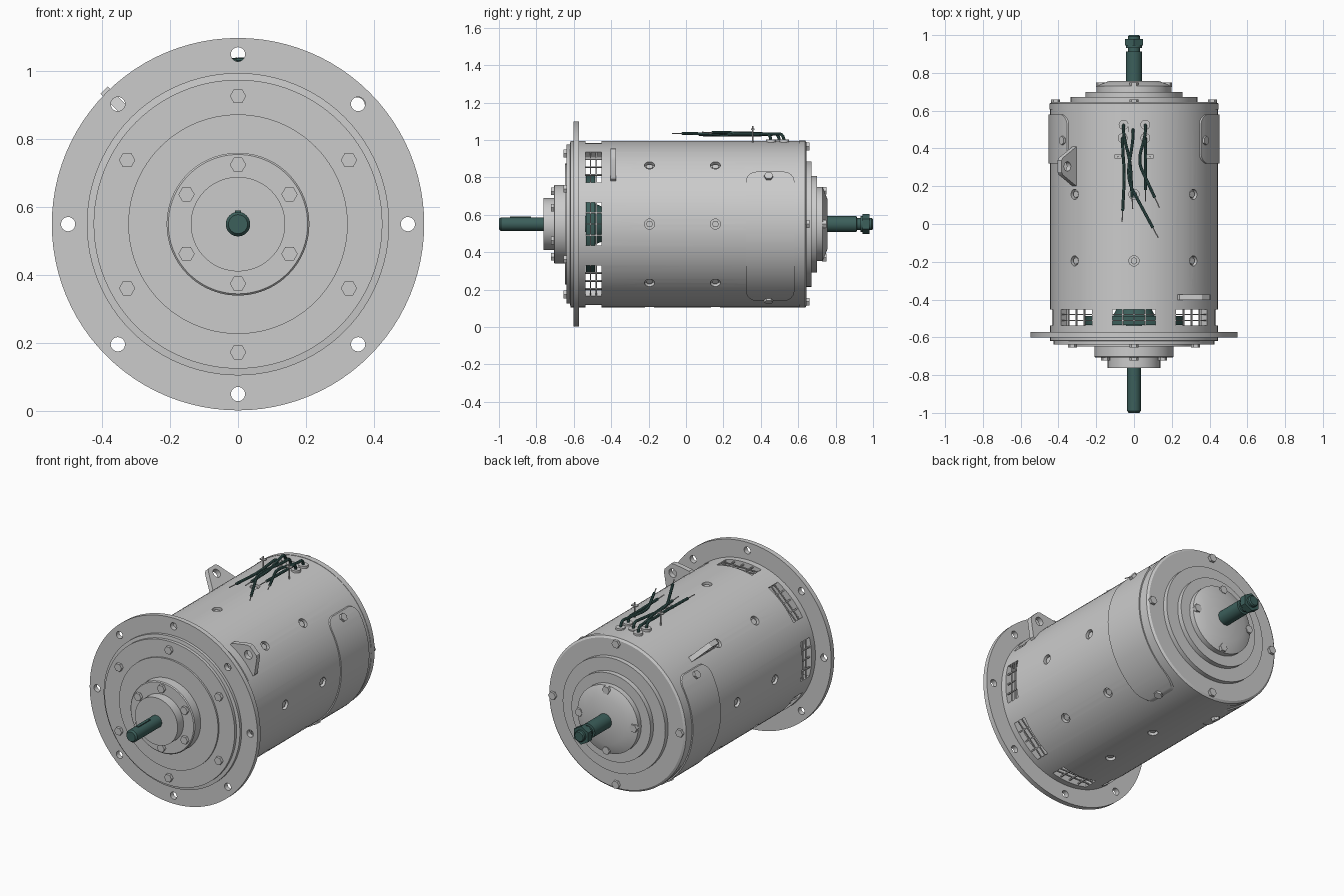
import bpy, bmesh
from math import pi, sin, cos, radians
from mathutils import Matrix, Vector

if "Cube" in bpy.data.objects:
    bpy.data.objects.remove(bpy.data.objects["Cube"])

AXIS_Z = 0.55   # height of the shaft axis
R = 0.445       # housing radius
parts = []


def material(name, color):
    m = bpy.data.materials.new(name)
    m.use_nodes = True
    m.diffuse_color = color
    m.node_tree.nodes["Principled BSDF"].inputs["Base Color"].default_value = color
    return m


grey = material("light grey metal", (0.6, 0.6, 0.6, 1))
green = material("dark green", (0.045, 0.115, 0.105, 1))


def finish(bm, name, mat=grey):
    bmesh.ops.recalc_face_normals(bm, faces=bm.faces)
    me = bpy.data.meshes.new(name)
    bm.to_mesh(me)
    bm.free()
    me.materials.append(mat)
    ob = bpy.data.objects.new(name, me)
    bpy.context.collection.objects.link(ob)
    parts.append(ob)
    return ob


def bake(ob):
    """Replace an object's mesh by its evaluated shape."""
    bpy.context.view_layer.update()
    dg = bpy.context.evaluated_depsgraph_get()
    me = bpy.data.meshes.new_from_object(ob.evaluated_get(dg))
    return me


def boolean(ob, cutter, operation="DIFFERENCE"):
    mod = ob.modifiers.new("cut", "BOOLEAN")
    mod.operation, mod.object, mod.solver = operation, cutter, "EXACT"
    me = bake(ob)
    ob.modifiers.clear()
    ob.data = me
    parts.remove(cutter)
    bpy.data.objects.remove(cutter)


def lathe(name, profile, mat=grey, seg=96, closed=False):
    """Turn (radius, y) points around the shaft axis."""
    bm = bmesh.new()
    vs = [bm.verts.new((r, y, AXIS_Z)) for r, y in profile]
    es = [bm.edges.new(p) for p in zip(vs, vs[1:])]
    if closed:
        es.append(bm.edges.new((vs[-1], vs[0])))
    bmesh.ops.spin(bm, geom=vs + es, cent=(0, 0, AXIS_Z), axis=(0, 1, 0),
                   angle=2 * pi, steps=seg)
    bmesh.ops.remove_doubles(bm, verts=bm.verts, dist=1e-4)
    return finish(bm, name, mat)


def radial(r, deg, y):
    """Frame on the housing: local z outward, local y along the axis."""
    a = radians(deg)
    return (Matrix.Translation((r * cos(a), y, AXIS_Z + r * sin(a)))
            @ Matrix.Rotation(pi / 2 - a, 4, "Y"))


def axial(r, deg, y):
    """Frame on an end face: local z along the axis."""
    return radial(r, deg, y) @ Matrix.Rotation(pi / 2, 4, "X")


def box(bm, frame, size, offset=(0, 0, 0)):
    bmesh.ops.create_cube(bm, size=1, matrix=frame @ Matrix.Translation(offset)
                          @ Matrix.Diagonal((*size, 1)))


def rod(bm, frame, r, depth, seg=24, r2=None):
    bmesh.ops.create_cone(bm, cap_ends=True, segments=seg, radius1=r,
                          radius2=r if r2 is None else r2, depth=depth, matrix=frame)


def prism(name, outline, frame, depth):
    """Extrude a flat (x, y) outline evenly to both sides."""
    bm = bmesh.new()
    f = bm.faces.new([bm.verts.new((x, y, -depth / 2)) for x, y in outline])
    ext = bmesh.ops.extrude_face_region(bm, geom=[f])["geom"]
    bmesh.ops.translate(bm, vec=(0, 0, depth),
                        verts=[v for v in ext if isinstance(v, bmesh.types.BMVert)])
    bm.transform(frame)
    return finish(bm, name)


# Housing tube with vent windows and recessed screw holes
EIGHT = range(0, 360, 45)
housing = lathe("housing", [(R, -0.58), (R, 0.605), (0.405, 0.605), (0.405, -0.58)], closed=True)
bm = bmesh.new()
for a in EIGHT:
    box(bm, radial(R, a, -0.495), (0.23, 0.085, 0.2))
    for y in (-0.195, 0.157):
        rod(bm, radial(R, a, y), 0.027, 0.044)
boolean(housing, finish(bm, "cutter"))

bm = bmesh.new()
for a in EIGHT:
    for y in (-0.195, 0.157):
        rod(bm, radial(0.425, a, y), 0.019, 0.02, 6)
finish(bm, "recessed_screws")

# Wire grilles in the windows
bm = bmesh.new()
for a in EIGHT:
    f = radial(0.425, a, -0.495)
    for x in (-0.06, 0, 0.06):
        box(bm, f, (0.007, 0.09, 0.007), (x, 0, 0.005))
    for y in (-0.015, 0.015):
        box(bm, f, (0.23, 0.006, 0.006), (0, y, 0))
finish(bm, "vent_grilles")

# Inside: stator block and fan rotor
lathe("stator", [(0, -0.42), (0.41, -0.42), (0.41, 0.6), (0, 0.6)])
lathe("fan_rotor", [(0, -0.535), (0.26, -0.535), (0.26, -0.487), (0.11, -0.487),
                    (0.08, -0.42), (0, -0.42)], green)

# Mounting flange with eight bolt holes
flange = lathe("mounting_flange", [(0, -0.601), (0.548, -0.601), (0.548, -0.572), (0, -0.572)])
bm = bmesh.new()
for a in EIGHT:
    rod(bm, axial(0.5, a, -0.59), 0.021, 0.2)
boolean(flange, finish(bm, "cutter"))

# Stepped end covers
lathe("front_cover", [(0, -0.59), (R, -0.59), (R, -0.618), (0.425, -0.62), (0.425, -0.638),
                      (0.323, -0.638), (0.323, -0.648), (0.21, -0.648), (0.21, -0.702),
                      (0.205, -0.707), (0.139, -0.707), (0.139, -0.762), (0, -0.762)])
lathe("rear_cover", [(0, 0.59), (0.441, 0.59), (0.441, 0.605), (R + 0.002, 0.605),
                     (R + 0.002, 0.637), (0.435, 0.645), (0.335, 0.645), (0.335, 0.672),
                     (0.258, 0.672), (0.258, 0.7), (0.198, 0.7), (0.198, 0.73),
                     (0.135, 0.756), (0, 0.756)])

# Hexagon bolts on both ends: ring radius, face y, angles
bm = bmesh.new()
SIX, FOUR = range(30, 390, 60), range(0, 360, 90)
for r, y, angles in ((0.377, -0.643, SIX), (0.175, -0.711, SIX),
                     (0.415, 0.648, FOUR), (0.178, 0.738, FOUR)):
    for a in angles:
        rod(bm, Matrix.Translation((r * cos(radians(a)), y, AXIS_Z + r * sin(radians(a))))
            @ Matrix.Rotation(pi / 2, 4, "X") @ Matrix.Rotation(pi / 6, 4, "Z"), 0.024, 0.024, 6)
finish(bm, "end_cover_bolts")

# Shaft with key and rear nut
lathe("shaft", [(0, -1), (0.028, -1), (0.036, -0.99), (0.036, -0.6), (0.043, -0.6),
                (0.043, 0.912), (0.032, 0.914), (0.032, 0.993), (0.027, 1), (0, 1)], green, 32)
bm = bmesh.new()
box(bm, Matrix.Translation((0, -0.885, AXIS_Z + 0.033)), (0.018, 0.11, 0.014))
finish(bm, "shaft_key", green)
bm = bmesh.new()
rod(bm, axial(0, 90, 0.962), 0.054, 0.036, 6)
rod(bm, axial(0, 90, 0.938), 0.043, 0.012)
finish(bm, "shaft_nut", green)

# Curved brush covers on both sides, cut to rounded rectangles
covers = lathe("brush_covers", [(0.43, 0.2), (0.452, 0.2), (0.452, 0.59), (0.43, 0.59)], closed=True)
outline = []
for i, (y, z) in enumerate(((0.525, 0.775), (0.375, 0.775), (0.375, 0.195), (0.525, 0.195))):
    for k in range(7):
        a = (i + k / 6) * pi / 2
        outline.append((y + 0.055 * cos(a), z + 0.055 * sin(a)))
yz_to_xy = Matrix(((0, 0, 1, 0), (1, 0, 0, 0), (0, 1, 0, 0), (0, 0, 0, 1)))
boolean(covers, prism("cutter", outline, yz_to_xy, 1.2), "INTERSECT")
bm = bmesh.new()
for a in (34, 146, -64, 244):
    rod(bm, radial(0.455, a, 0.442), 0.024, 0.02, 6)
finish(bm, "brush_cover_bolts")


# Lifting lugs: one across the axis, one along it
def lug(name, frame, top):
    upright = frame @ Matrix.Rotation(pi / 2, 4, "X")
    shape = [(-0.105, -0.03), (0.105, -0.03), (0.105, 0.012), (0.045, top - 0.01),
             (0.03, top), (-0.03, top), (-0.045, top - 0.01), (-0.105, 0.012)]
    ob = prism(name, shape, upright, 0.03)
    b = bmesh.new()
    rod(b, upright @ Matrix.Translation((0, top - 0.045, 0)), 0.025, 0.2)
    boolean(ob, finish(b, "cutter"))


lug("front_lifting_lug", radial(R - 0.012, 45, -0.388), 0.105)
lug("rear_lifting_lug", radial(R - 0.012, 135, 0.305) @ Matrix.Rotation(pi / 2, 4, "Z"), 0.125)


# Lead wires with bare ends, running forward from their grommets
def tube(name, points, radius, mat):
    cu = bpy.data.curves.new(name, "CURVE")
    cu.dimensions, cu.bevel_depth, cu.bevel_resolution = "3D", radius, 2
    cu.use_fill_caps = True
    sp = cu.splines.new("NURBS")
    sp.points.add(len(points) - 1)
    for p, co in zip(sp.points, points):
        p.co = (*co, 1)
    sp.use_endpoint_u, sp.order_u, sp.resolution_u = True, 3, 6
    tmp = bpy.data.objects.new(name, cu)
    bpy.context.collection.objects.link(tmp)
    me = bake(tmp)
    bpy.data.objects.remove(tmp)
    me.materials.clear()
    me.materials.append(mat)
    ob = bpy.data.objects.new(name, me)
    bpy.context.collection.objects.link(ob)
    parts.append(ob)


# start x, start y, middle x, end x, end y
WIRES = ((-0.055, 0.525, -0.02, -0.01, 0.14), (-0.005, 0.5, -0.04, 0.1, -0.02),
         (0.06, 0.525, 0.02, 0.11, 0.14), (-0.06, 0.455, -0.05, -0.06, 0.07),
         (0.06, 0.455, 0.06, 0.06, 0.18))
bm = bmesh.new()
for i, (x0, y0, xm, x1, y1) in enumerate(WIRES):
    top = 1.02 + 0.006 * (i % 3)
    ym = (y0 + y1) / 2
    end = Vector((x1, y1, top + 0.008))
    mid = Vector((xm, ym, top + 0.005))
    tube("lead_wire", [(x0, y0, 0.98), (x0, y0, 1.035), (x0, y0 - 0.06, 1.03),
                       mid, mid.lerp(end, 0.5), end], 0.008, green)
    tip = end + (end - mid).normalized() * 0.06
    tube("bare_wire_end", [end, end.lerp(tip, 0.5), tip], 0.003, grey)
    rod(bm, Matrix.Translation((x0, y0, 0.99)), 0.026, 0.024)
finish(bm, "wire_grommets")

# Small tie posts beside the wires
bm = bmesh.new()
for x in (-0.085, 0.085):
    rod(bm, Matrix.Translation((x, 0.357, 1.025)), 0.004, 0.1, 10)
    box(bm, Matrix.Translation((x, 0.357, 1.057)), (0.035, 0.02, 0.006))
finish(bm, "tie_posts")

# Smooth shading with sharp edges kept
bpy.ops.object.select_all(action="DESELECT")
for ob in parts:
    ob.select_set(True)
bpy.context.view_layer.objects.active = parts[0]
bpy.ops.object.shade_smooth_by_angle(angle=radians(30))
